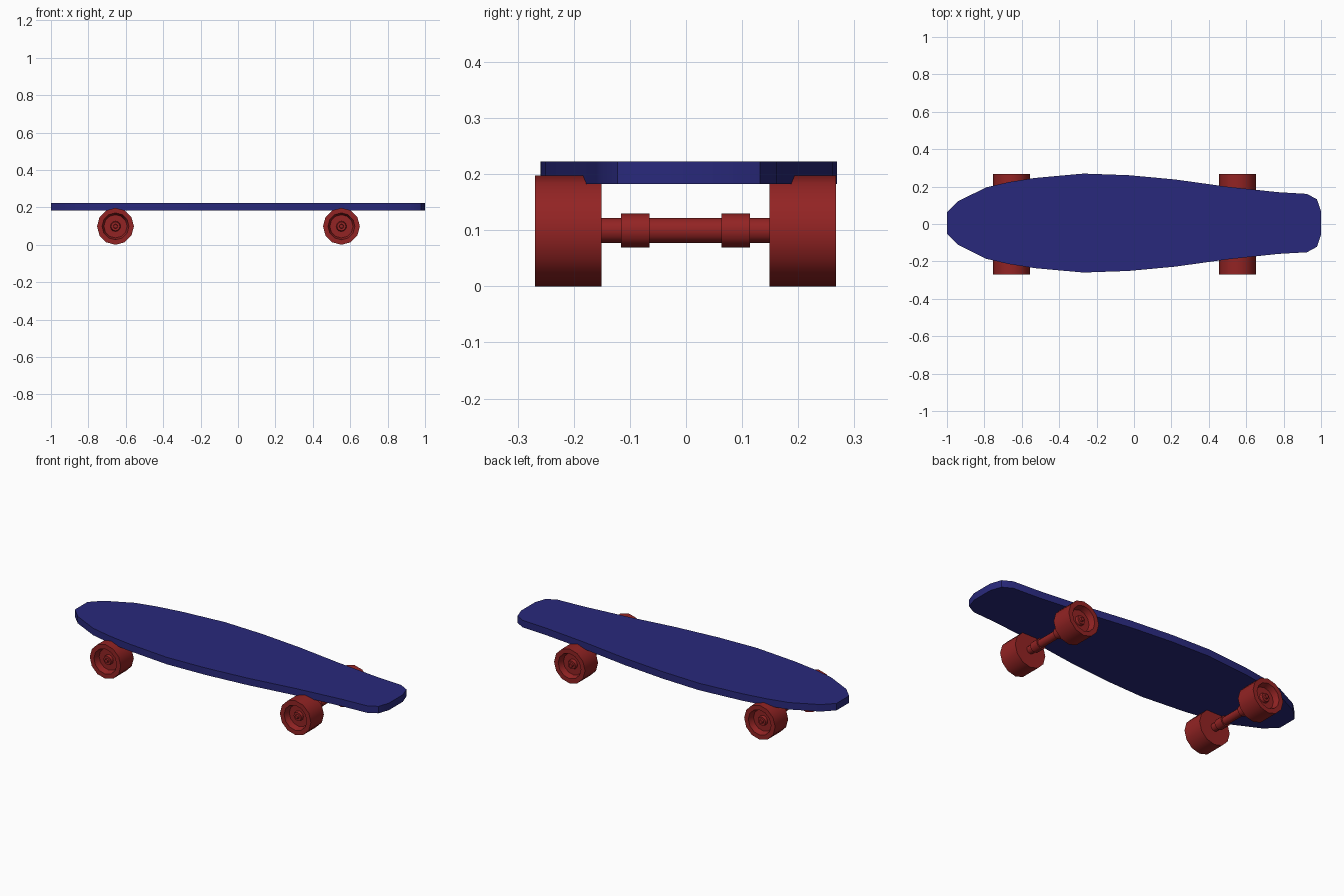
import bpy, bmesh
from math import cos, sin, pi, radians

if "Cube" in bpy.data.objects:
    bpy.data.objects.remove(bpy.data.objects["Cube"])


def material(name, rgb):
    m = bpy.data.materials.new(name)
    m.diffuse_color = (*rgb, 1)
    m.use_nodes = True
    m.node_tree.nodes["Principled BSDF"].inputs["Base Color"].default_value = m.diffuse_color
    return m


BLUE = material("deck_blue", (0.022, 0.022, 0.20))
RED = material("wheel_red", (0.29, 0.017, 0.017))


def finish(name, bm, mat):
    bmesh.ops.remove_doubles(bm, verts=bm.verts, dist=1e-5)
    bmesh.ops.recalc_face_normals(bm, faces=bm.faces)
    me = bpy.data.meshes.new(name)
    bm.to_mesh(me)
    bm.free()
    me.materials.append(mat)
    ob = bpy.data.objects.new(name, me)
    bpy.context.collection.objects.link(ob)
    bpy.ops.object.select_all(action='DESELECT')
    ob.select_set(True)
    bpy.context.view_layer.objects.active = ob
    bpy.ops.object.shade_smooth_by_angle(angle=radians(35))
    return ob


def lathe(name, profile, x, z, sides):
    """Revolve a (radius, y) profile about an axis along y."""
    bm = bmesh.new()
    rings = []
    for r, y in profile:
        if r == 0:
            rings.append([bm.verts.new((x, y, z))] * sides)
        else:
            rings.append([bm.verts.new((x + r * sin(2 * pi * i / sides), y,
                                        z + r * cos(2 * pi * i / sides)))
                          for i in range(sides)])
    for a, b in zip(rings, rings[1:]):
        for i in range(sides):
            j = (i + 1) % sides
            bm.faces.new(list(dict.fromkeys((a[i], a[j], b[j], b[i]))))
    return finish(name, bm, RED)


# Deck: half outline mirrored across the centre line, then extruded
half = [(-1, .057), (-.94, .117), (-.79, .191), (-.67, .219), (-.53, .241),
        (-.27, .2645), (-.03, .256), (.22, .233), (.50, .194), (.77, .165),
        (.925, .156), (.978, .127), (1, .063)]
mid, z0, z1 = .005, .182, .222
outline = [(x, mid - w) for x, w in half] + [(x, mid + w) for x, w in reversed(half)]
bm = bmesh.new()
base = bm.faces.new([bm.verts.new((x, y, z0)) for x, y in outline])
ext = bmesh.ops.extrude_face_region(bm, geom=[base], use_keep_orig=True)
bmesh.ops.translate(bm, vec=(0, 0, z1 - z0),
                    verts=[v for v in ext["geom"] if isinstance(v, bmesh.types.BMVert)])
finish("deck", bm, BLUE)

# Wheel section: flat inner face, recessed outer face with a small axle nut
wheel = [(0, .150), (.0985, .150), (.0985, .268), (.072, .268), (.062, .235),
         (.028, .235), (.024, .250), (.012, .250), (.010, .260), (0, .260)]
# Axle section with two collars
axle = [(0, -.155), (.0225, -.155), (.0225, -.116), (.03, -.116), (.03, -.065),
        (.0225, -.065), (.0225, .063), (.03, .063), (.03, .114), (.0225, .114),
        (.0225, .155), (0, .155)]
for end, x in (("rear", -.655), ("front", .553)):
    lathe(f"{end}_axle", axle, x, .0995, 12)
    for side, s in (("left", 1), ("right", -1)):
        lathe(f"{end}_{side}_wheel", [(r, s * y - .001) for r, y in wheel], x, .0985, 12)
